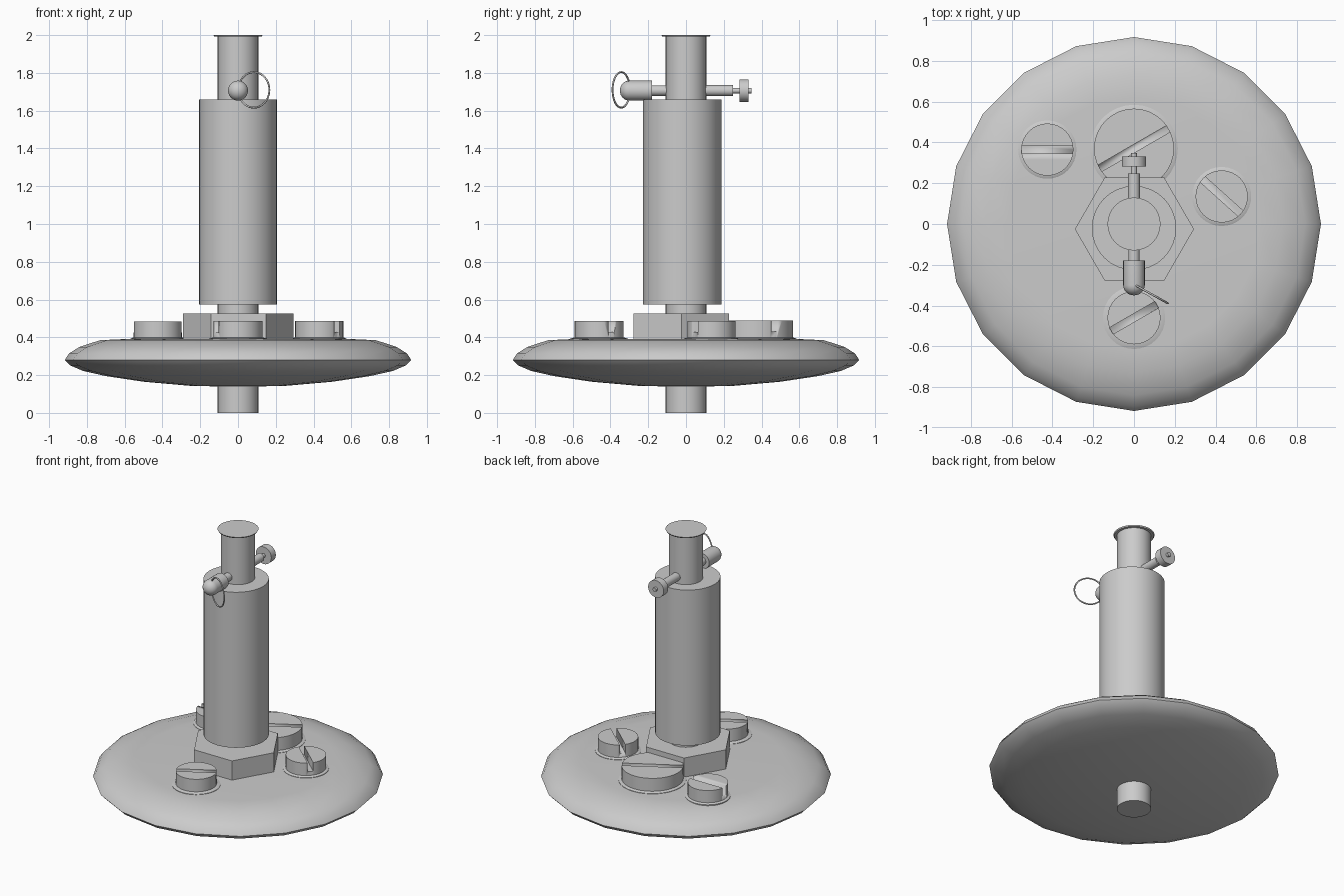
import bpy, bmesh, math
from mathutils import Matrix, Vector

if "Cube" in bpy.data.objects:
    bpy.data.objects.remove(bpy.data.objects["Cube"])


def lathe(name, profile, loc=(0, 0, 0), axis=(0, 0, 1), n=32, angle=30):
    """Spin (radius, height) pairs around an axis; radius 0 closes to a point."""
    bm = bmesh.new()
    rings = []
    for r, h in profile:
        if r == 0:
            rings.append([bm.verts.new((0, 0, h))])
        else:
            rings.append([bm.verts.new((r * math.cos(2 * math.pi * i / n),
                                        r * math.sin(2 * math.pi * i / n), h)) for i in range(n)])
    for a, b in zip(rings, rings[1:]):
        for i in range(n):
            j = (i + 1) % n
            if len(a) == 1:
                bm.faces.new((a[0], b[j], b[i]))
            elif len(b) == 1:
                bm.faces.new((a[i], a[j], b[0]))
            else:
                bm.faces.new((a[i], a[j], b[j], b[i]))
    for ring in (rings[0], rings[-1]):
        if len(ring) > 1:
            bm.faces.new(ring)
    bmesh.ops.recalc_face_normals(bm, faces=bm.faces[:])
    rot = Vector((0, 0, 1)).rotation_difference(Vector(axis)).to_matrix().to_4x4()
    bm.transform(rot)
    return finish(name, bm, loc, angle)


def finish(name, bm, loc, angle=30):
    me = bpy.data.meshes.new(name)
    bm.to_mesh(me)
    bm.free()
    ob = bpy.data.objects.new(name, me)
    bpy.context.collection.objects.link(ob)
    ob.location = loc
    bpy.ops.object.select_all(action='DESELECT')
    ob.select_set(True)
    bpy.context.view_layer.objects.active = ob
    bpy.ops.object.shade_smooth_by_angle(angle=math.radians(angle))
    return ob


def screw(name, x, y, r_washer, r_head, turn, top):
    """Flat washer with a slotted round head."""
    lathe(name + "_washer", [(r_washer, 0.375), (r_washer, 0.393), (r_head, 0.4)], (x, y, 0))
    head = lathe(name + "_head", [(r_head, 0.385), (r_head, top)], (x, y, 0))
    bm = bmesh.new()
    bmesh.ops.create_cube(bm, size=1)
    bm.transform(Matrix.Rotation(math.radians(turn), 4, 'Z')
                 @ Matrix.Diagonal((r_head * 3, 0.036, 0.12, 1)))
    cutter = finish(name + "_slot_cutter", bm, (x, y, top))
    cutter.hide_render = True
    mod = head.modifiers.new("slot", 'BOOLEAN')
    mod.operation = 'DIFFERENCE'
    mod.solver = 'EXACT'
    mod.object = cutter
    bpy.context.view_layer.objects.active = head
    bpy.ops.object.modifier_apply(modifier="slot")
    bpy.data.objects.remove(cutter)


# Main shaft with thin end cap
lathe("shaft", [(0.108, 0), (0.108, 1.997)])
lathe("shaft_cap", [(0.125, 1.992), (0.13, 2.0)])

# Wide sleeve and hexagonal nut
lathe("sleeve", [(0.207, 0.575), (0.207, 1.66)], (0, -0.02, 0))
lathe("hex_nut", [(0.292, 0.38), (0.292, 0.525)], (0.002, -0.025, 0), n=6)

# Low-sided lens-shaped base disc
lathe("base_disc", [(0, 0.138), (0.25, 0.143), (0.5, 0.165), (0.7, 0.195), (0.82, 0.222),
                    (0.89, 0.252), (0.917, 0.28), (0.895, 0.314), (0.84, 0.349), (0.73, 0.385),
                    (0.62, 0.39), (0, 0.392)], n=20, angle=60)

# Slotted screws
screw("left_screw", -0.425, 0.365, 0.143, 0.128, 0, 0.485)
screw("right_screw", 0.43, 0.135, 0.145, 0.128, -42, 0.487)
screw("front_screw", 0, -0.46, 0.153, 0.13, 30, 0.487)
screw("large_screw", 0, 0.37, 0.215, 0.196, 30, 0.49)

# Front pin: stem, barrel and rounded nose
Z = 1.706
lathe("front_pin_stem", [(0.028, 0.08), (0.028, 0.2)], (0, 0, Z), (0, -1, 0), 24)
nose = [(0.053 * math.cos(a), 0.3 + 0.05 * math.sin(a))
        for a in [i * math.pi / 16 for i in range(8)]] + [(0, 0.35)]
lathe("front_pin_barrel", [(0.053, 0.18)] + nose, (0, 0, Z), (0, -1, 0), 24)

# Pull ring hanging off the front pin
bpy.ops.mesh.primitive_torus_add(major_radius=0.094, minor_radius=0.005,
                                 major_segments=40, minor_segments=8)
ring = bpy.context.object
ring.name = "pull_ring"
ring.location = (0.084, -0.343, 1.71)
ring.rotation_euler = (math.pi / 2, 0, math.atan2(-0.095, 0.17))
bpy.ops.object.shade_smooth()

# Rear pin: stem, neck, knob and tip
lathe("rear_pin_stem", [(0.029, 0.08), (0.029, 0.248)], (0, 0, Z), (0, 1, 0), 24)
lathe("rear_pin_neck", [(0.014, 0.24), (0.014, 0.348)], (0, 0, Z), (0, 1, 0), 16)
lathe("rear_pin_knob", [(0.06, 0.282), (0.06, 0.332)], (0, 0, Z), (0, 1, 0), 24)
